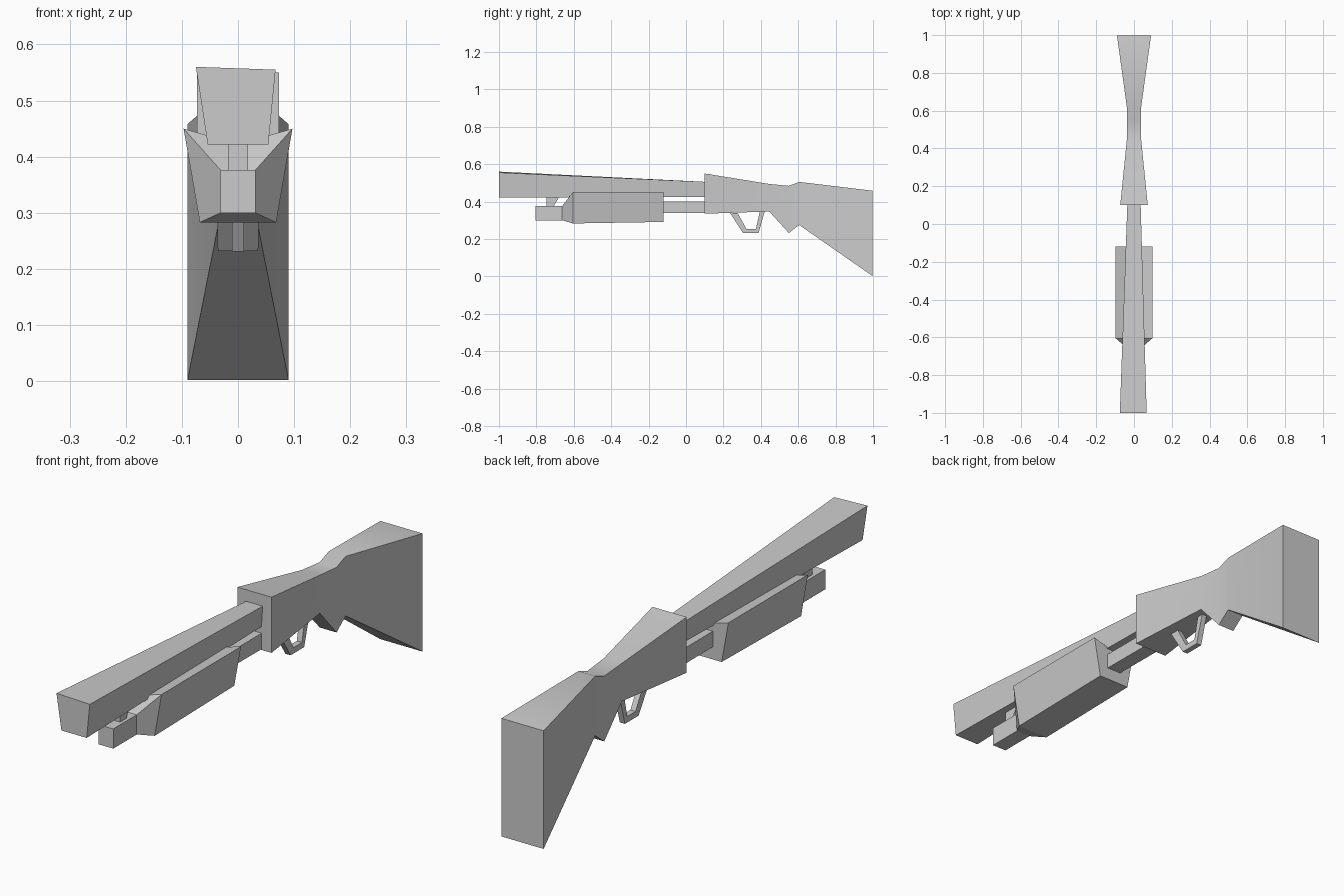
import bpy, bmesh, math

if "Cube" in bpy.data.objects:
    bpy.data.objects.remove(bpy.data.objects["Cube"])

grey = bpy.data.materials.new("plain_grey")
grey.use_nodes = True
color = (0.6, 0.6, 0.6, 1)
grey.diffuse_color = color
grey.node_tree.nodes["Principled BSDF"].inputs["Base Color"].default_value = color


def loft(name, rings, closed=False, smooth=False):
    """Skin a row of equal rings; cap the ends unless the row is closed."""
    bm = bmesh.new()
    rows = [[bm.verts.new(p) for p in ring] for ring in rings]
    n = len(rows[0])
    pairs = list(zip(rows, rows[1:]))
    if closed:
        pairs.append((rows[-1], rows[0]))
    else:
        bm.faces.new(rows[0])
        bm.faces.new(rows[-1])
    for a, b in pairs:
        for i in range(n):
            j = (i + 1) % n
            bm.faces.new((a[i], a[j], b[j], b[i]))
    bmesh.ops.recalc_face_normals(bm, faces=bm.faces)
    mesh = bpy.data.meshes.new(name)
    bm.to_mesh(mesh)
    bm.free()
    mesh.materials.append(grey)
    obj = bpy.data.objects.new(name, mesh)
    bpy.context.collection.objects.link(obj)
    if smooth:
        bpy.ops.object.select_all(action='DESELECT')
        obj.select_set(True)
        bpy.context.view_layer.objects.active = obj
        bpy.ops.object.shade_smooth_by_angle(angle=math.radians(30))
    return obj


def section(y, bottom, top, low_w, top_w=None):
    """Four-cornered cross-section at y, given half widths."""
    top_w = low_w if top_w is None else top_w
    return [(-low_w, y, bottom), (low_w, y, bottom), (top_w, y, top), (-top_w, y, top)]


# Receiver running back into the shoulder stock
loft("receiver_and_stock", [
    section(0.1, 0.335, 0.55, 0.073),
    section(0.445, 0.347, 0.494, 0.038),
    section(0.55, 0.232, 0.484, 0.036),
    section(0.605, 0.275, 0.505, 0.036),
    section(0.997, 0.002, 0.458, 0.09),
], smooth=True)

# Barrel, flaring to a slightly lopsided muzzle
muzzle = [(-0.054, -1, 0.422), (0.054, -1, 0.422), (0.067, -1, 0.555), (-0.075, -1, 0.56)]
loft("barrel", [muzzle, section(0.11, 0.425, 0.505, 0.03, 0.035)])

# Magazine tube below the barrel
loft("magazine_cap", [section(-0.805, 0.3, 0.376, 0.031), section(-0.64, 0.3, 0.376, 0.031)])
loft("magazine_tube", [section(-0.14, 0.34, 0.4, 0.031), section(0.12, 0.338, 0.4, 0.031)])

# Bracket joining tube and barrel
loft("tube_bracket", [
    [(x, -0.745, 0.37), (x, -0.71, 0.37), (x, -0.675, 0.43), (x, -0.745, 0.43)]
    for x in (-0.018, 0.018)
])


# Pump grip with a shallow trough on top and a tapered nose
def grip_ring(y, bottom, top, low_w, top_w, trough):
    corners = section(y, bottom, top, low_w, top_w)
    return corners[:3] + [(0, y, trough)] + corners[3:]


loft("pump_grip", [
    grip_ring(-0.662, 0.3, 0.376, 0.031, 0.031, 0.376),
    grip_ring(-0.605, 0.283, 0.45, 0.068, 0.097, 0.422),
    grip_ring(-0.12, 0.291, 0.45, 0.068, 0.097, 0.422),
])

# Trigger guard, swept from paired outer and inner points in the side plane
outer = [(0.235, 0.34), (0.305, 0.231), (0.388, 0.231), (0.422, 0.352)]
inner = [(0.275, 0.34), (0.323, 0.254), (0.374, 0.254), (0.395, 0.35)]
loft("trigger_guard", [
    [(-0.011, *o), (0.011, *o), (0.011, *i), (-0.011, *i)] for o, i in zip(outer, inner)
])
